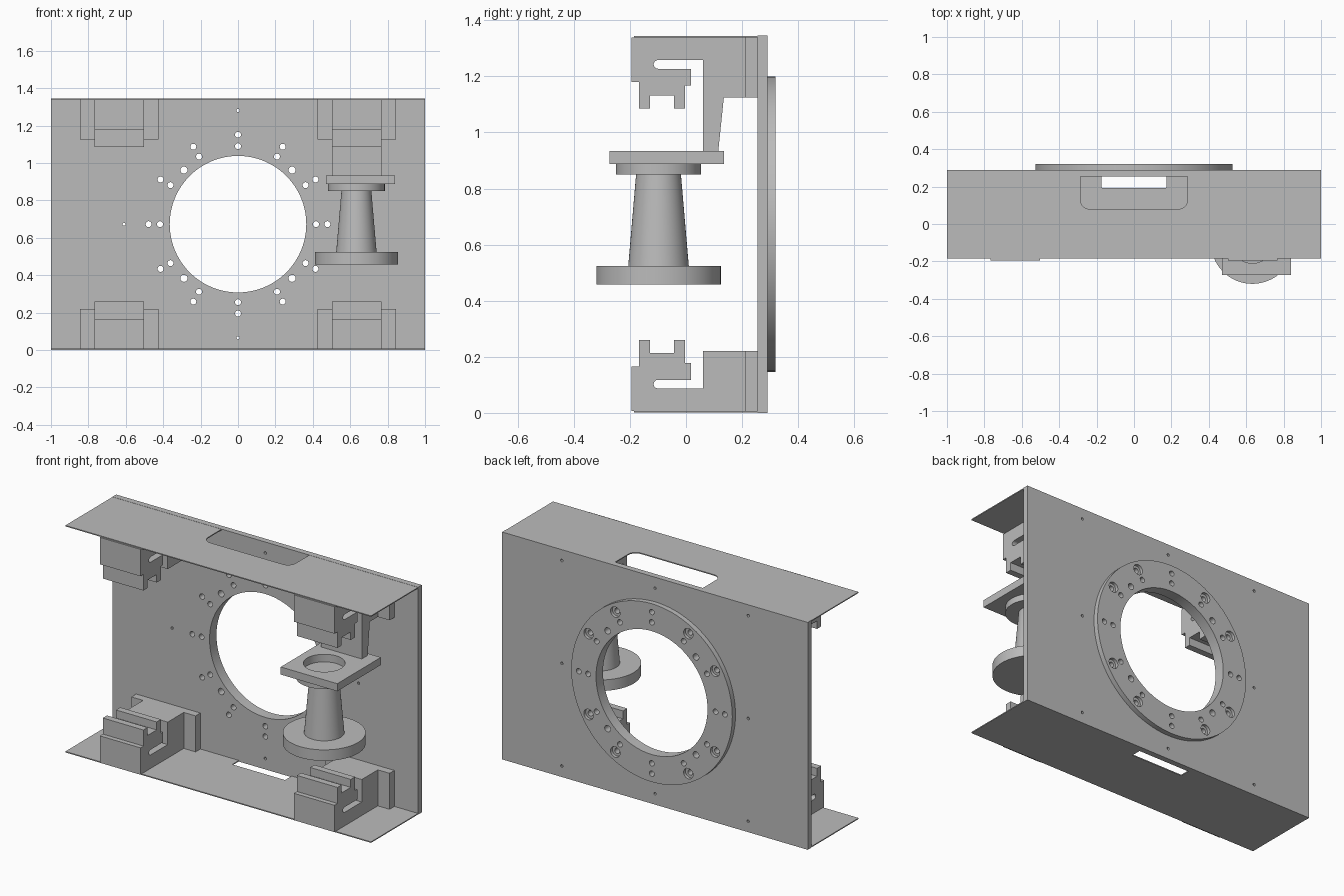
import bpy, bmesh
from math import cos, sin, pi, radians
from mathutils import Matrix, Vector

if "Cube" in bpy.data.objects:
    bpy.data.objects.remove(bpy.data.objects["Cube"])

H, CZ = 1.345, 0.6725        # overall height, centre of the ring
SHEET = 0.006                # sheet thickness
FRONT, INNER, BACK, RING_BACK = -0.185, 0.255, 0.29, 0.32

grey = bpy.data.materials.new("plain grey")
grey.use_nodes = True
colour = (0.5, 0.5, 0.5, 1)
grey.diffuse_color = colour
grey.node_tree.nodes["Principled BSDF"].inputs["Base Color"].default_value = colour


def add_object(name, bm, smooth=False):
    bmesh.ops.recalc_face_normals(bm, faces=bm.faces)
    mesh = bpy.data.meshes.new(name)
    bm.to_mesh(mesh)
    bm.free()
    mesh.materials.append(grey)
    ob = bpy.data.objects.new(name, mesh)
    bpy.context.collection.objects.link(ob)
    if smooth:
        smooth_by_angle(ob)
    return ob


def smooth_by_angle(ob):
    bpy.ops.object.select_all(action='DESELECT')
    ob.select_set(True)
    bpy.context.view_layer.objects.active = ob
    bpy.ops.object.shade_smooth_by_angle(angle=radians(30))


def box(name, x0, x1, y0, y1, z0, z1):
    bm = bmesh.new()
    size = Matrix.Diagonal((x1 - x0, y1 - y0, z1 - z0, 1))
    middle = Matrix.Translation(((x0 + x1) / 2, (y0 + y1) / 2, (z0 + z1) / 2))
    bmesh.ops.create_cube(bm, size=1, matrix=middle @ size)
    return add_object(name, bm)


def prism(name, points, place, offset):
    """Extrude an outline; place maps each 2D point into space."""
    bm = bmesh.new()
    face = bm.faces.new([bm.verts.new(place(*p)) for p in points])
    new = bmesh.ops.extrude_face_region(bm, geom=[face])["geom"]
    bmesh.ops.translate(bm, vec=Vector(offset),
                        verts=[v for v in new if isinstance(v, bmesh.types.BMVert)])
    return add_object(name, bm)


def arc(cx, cy, r, start, end, steps=8):
    angles = [radians(start + (end - start) * i / steps) for i in range(steps + 1)]
    return [(cx + r * cos(a), cy + r * sin(a)) for a in angles]


def add_bore(bm, x, z, r, y0, y1, sides=20):
    """Cylinder along y for cutting holes."""
    m = Matrix.Translation((x, (y0 + y1) / 2, z)) @ Matrix.Rotation(pi / 2, 4, 'X')
    bmesh.ops.create_cone(bm, cap_ends=True, segments=sides, radius1=r, radius2=r,
                          depth=y1 - y0, matrix=m)


def cut(ob, cutters):
    for c in cutters:
        c.hide_render = True
        mod = ob.modifiers.new("cut", 'BOOLEAN')
        mod.operation, mod.solver, mod.object = 'DIFFERENCE', 'EXACT', c
    bpy.context.view_layer.update()
    graph = bpy.context.evaluated_depsgraph_get()
    mesh = bpy.data.meshes.new_from_object(ob.evaluated_get(graph))
    ob.modifiers.clear()
    ob.data = mesh
    smooth_by_angle(ob)


# Back plate and raised ring, drilled together
plate = box("back_plate", -1, 1, INNER, BACK, 0, H)
bm = bmesh.new()
add_bore(bm, 0, CZ, 0.527, BACK, RING_BACK, 96)
ring = add_object("mounting_ring", bm)

bores, counterbores = bmesh.new(), bmesh.new()
add_bore(bores, 0, CZ, 0.365, 0.2, 0.4, 96)
for deg in range(0, 360, 30):
    c, s = cos(radians(deg)), sin(radians(deg))
    for r in (0.417, 0.478):
        add_bore(bores, r * c, CZ + r * s, 0.016, 0.2, 0.4)
    if deg % 90:
        add_bore(counterbores, 0.478 * c, CZ + 0.478 * s, 0.031, 0.302, 0.4)
for deg in range(45, 360, 90):
    add_bore(bores, 0.409 * cos(radians(deg)), CZ + 0.409 * sin(radians(deg)), 0.019, 0.2, 0.4)
for x in (-0.61, 0, 0.61):
    for dz in (-0.608, 0, 0.608):
        if x or dz:
            add_bore(bores, x, CZ + dz, 0.008, 0.2, 0.4, 12)
cutters = [add_object("bore_cutter", bores), add_object("counterbore_cutter", counterbores)]
cut(plate, cutters[:1])
cut(ring, cutters)
for c in cutters:
    bpy.data.objects.remove(c)


# Top and bottom sheets, each notched along the back edge
def sheet(name, z, half, depth, r):
    left = arc(-half + r, depth + r, r, 180, 270)
    right = arc(half - r, depth + r, r, 270, 360)
    outline = [(-1, FRONT), (-1, INNER), (-half, INNER)] + left + right
    outline += [(half, INNER), (1, INNER), (1, FRONT)]
    prism(name, outline, lambda x, y: (x, y, z), (0, 0, SHEET))


sheet("top_sheet", H - SHEET - 0.001, 0.287, 0.08, 0.05)
sheet("bottom_sheet", 0.001, 0.173, 0.193, 0.003)

# Slotted clips with back flanges, one at each corner
hooks = [(0.21, SHEET), (-0.195, SHEET), (-0.195, 0.165), (-0.167, 0.165),
         (-0.167, 0.26), (-0.128, 0.26), (-0.128, 0.213), (-0.043, 0.213),
         (-0.043, 0.26), (-0.003, 0.26), (-0.003, 0.178), (0.018, 0.178), (0.018, 0.118)]
slot = arc(-0.1, 0.1025, 0.0155, 90, 270) + [(0.06, 0.087)]
shoulder = [(0.06, 0.22), (0.21, 0.22)]
arm = [(0.06, 0.412), (0.115, 0.412), (0.135, 0.22), (0.21, 0.22)]

for side, cx in (("left", 0.635), ("right", -0.635)):
    for level in ("top", "bottom"):
        top = level == "top"
        end = arm if top and side == "left" else shoulder
        prism(f"{level}_{side}_clip", hooks + slot + end,
              lambda y, z: (cx - 0.133, y, H - z if top else z), (0.266, 0, 0))
        z0, z1 = (H - 0.22, H - SHEET) if top else (SHEET, 0.22)
        box(f"{level}_{side}_flange", cx - 0.21, cx + 0.21, 0.21, INNER, z0, z1)

# Holder shelf with a round opening
PX, PY = 0.633, -0.098
shelf = box("holder_shelf", 0.47, 0.84, -0.272, 0.136, 0.888, 0.933)
bm = bmesh.new()
bmesh.ops.create_cone(bm, cap_ends=True, segments=48, radius1=0.112, radius2=0.112,
                      depth=0.2, matrix=Matrix.Translation((PX, PY, 0.91)))
hole = add_object("shelf_cutter", bm)
cut(shelf, [hole])
bpy.data.objects.remove(hole)

# Collar, tapered stem and foot disc below the shelf, as one turned profile
profile = [(0, 0.458), (0.222, 0.458), (0.222, 0.523), (0.108, 0.523),
           (0.08, 0.85), (0.152, 0.85), (0.152, 0.888), (0, 0.888)]
bm = bmesh.new()
verts = [bm.verts.new((PX + r, PY, z)) for r, z in profile]
edges = [bm.edges.new(pair) for pair in zip(verts, verts[1:])]
bmesh.ops.spin(bm, geom=verts + edges, cent=(PX, PY, 0), axis=(0, 0, 1),
               angle=2 * pi, steps=64, use_merge=True)
bmesh.ops.remove_doubles(bm, verts=bm.verts, dist=0.0001)
add_object("turned_stem", bm, smooth=True)
